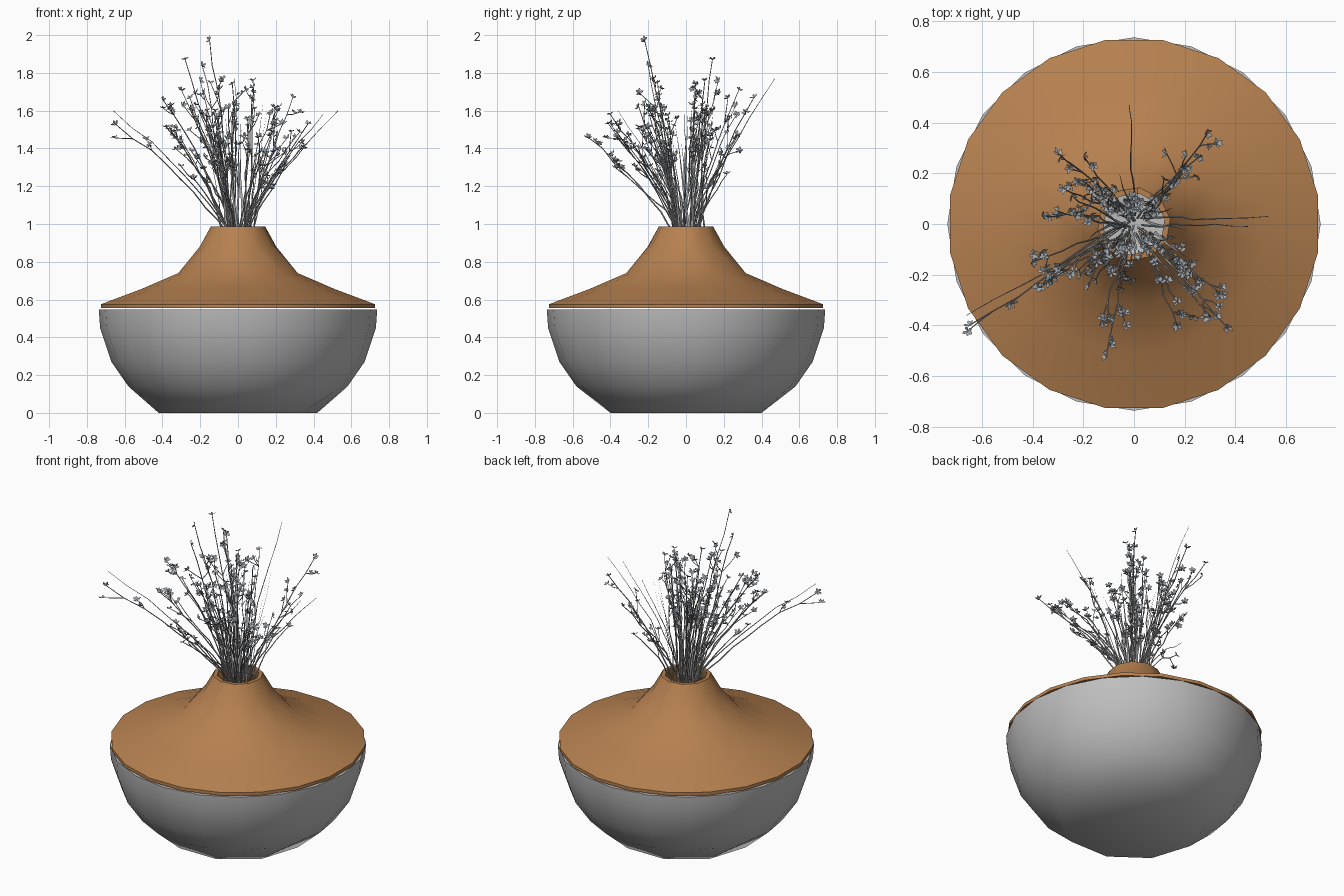
import bpy, bmesh, math, random
from mathutils import Vector

random.seed(7)
cube = bpy.data.objects.get("Cube")
if cube:
    bpy.data.objects.remove(cube, do_unlink=True)


def material(name, rgb):
    mat = bpy.data.materials.new(name)
    mat.use_nodes = True
    color = (*rgb, 1)
    mat.diffuse_color = color
    mat.node_tree.nodes["Principled BSDF"].inputs["Base Color"].default_value = color
    return mat


glaze = material("grey glaze", (0.52, 0.52, 0.52))
clay = material("brown clay", (0.47, 0.22, 0.08))
stalk = material("dry stalk grey", (0.42, 0.42, 0.42))
petal = material("slate petal", (0.36, 0.40, 0.44))


def finish(name, bm, mat, smooth=False):
    mesh = bpy.data.meshes.new(name)
    bm.to_mesh(mesh)
    bm.free()
    mesh.materials.append(mat)
    obj = bpy.data.objects.new(name, mesh)
    bpy.context.collection.objects.link(obj)
    if smooth:
        bpy.ops.object.select_all(action="DESELECT")
        obj.select_set(True)
        bpy.context.view_layer.objects.active = obj
        bpy.ops.object.shade_smooth_by_angle(angle=math.radians(50))
    return obj


def lathe(name, profile, mat, turn=0.0, sides=20):
    """Spin (radius, height, step) points; step 2 halves the sides of that ring."""
    bm = bmesh.new()
    rings = []
    for radius, z, step in profile:
        ring = []
        for j in range(sides):
            a = math.tau * (j // step * step) / sides + turn
            ring.append(bm.verts.new((radius * math.cos(a), radius * math.sin(a), z)))
        rings.append(ring)
    for low, high in zip(rings, rings[1:]):
        for j in range(sides):
            k = (j + 1) % sides
            bm.faces.new((low[j], low[k], high[k], high[j]))
    bmesh.ops.remove_doubles(bm, verts=bm.verts, dist=0.0005)
    bmesh.ops.recalc_face_normals(bm, faces=bm.faces)
    return finish(name, bm, mat, smooth=True)


# Vase: open bowl below, sloping shoulder with a narrow neck above
lathe("bowl", [(0, 0, 2), (0.42, 0, 2), (0.58, 0.14, 1), (0.67, 0.27, 1),
               (0.73, 0.45, 1), (0.737, 0.548, 1), (0.715, 0.548, 1),
               (0.70, 0.45, 1), (0.63, 0.26, 1), (0.39, 0.03, 2), (0, 0.03, 2)], glaze)
lathe("shoulder_and_neck", [(0.70, 0.555, 1), (0.735, 0.555, 1), (0.735, 0.575, 1),
                            (0.52, 0.655, 1), (0.32, 0.74, 1), (0.205, 0.88, 2),
                            (0.145, 0.988, 2), (0.122, 0.988, 2), (0.122, 0.95, 2),
                            (0.17, 0.87, 2), (0.29, 0.72, 1), (0.50, 0.635, 1),
                            (0.70, 0.555, 1)], clay, turn=math.radians(9))

# Dried bouquet: the tip of each main stem
TIPS = [(-.65, -.40, 1.53), (-.15, -.22, 1.975), (-.28, .14, 1.87), (-.3, .28, 1.71),
        (.29, .36, 1.67), (-.11, -.52, 1.46), (.37, -.41, 1.53), (.35, -.28, 1.42),
        (.17, -.4, 1.58), (-.4, -.15, 1.66), (-.37, -.25, 1.5), (-.19, -.2, 1.84),
        (.08, .1, 1.76), (-.03, .05, 1.74), (-.3, .05, 1.45), (-.2, .17, 1.76),
        (.22, -.2, 1.62), (.2, .22, 1.4), (-.05, -.25, 1.62), (-.1, -.1, 1.5),
        (.06, -.1, 1.55), (-.25, -.2, 1.6), (-.12, .1, 1.6)]
BARE_TIPS = [(.53, .03, 1.6), (-.02, .47, 1.77), (-.66, -.36, 1.6), (.45, -.01, 1.58)]

curve = bpy.data.curves.new("stems", "CURVE")
curve.dimensions = "3D"
curve.bevel_depth = 0.0045
curve.bevel_resolution = 0
flowers = bmesh.new()


def jitter(amount):
    return Vector([random.uniform(-amount, amount) for _ in range(3)])


def add_stem(points, thick, thin):
    spline = curve.splines.new("POLY")
    spline.points.add(len(points) - 1)
    for i, (dst, co) in enumerate(zip(spline.points, points)):
        dst.co = (*co, 1)
        dst.radius = thick + (thin - thick) * i / (len(points) - 1)


def add_flower(center, size=0.026):
    """Five pointed petals opening around a random upward axis."""
    axis = (Vector((0, 0, 1)) + jitter(0.9)).normalized()
    side = axis.orthogonal().normalized()
    across = axis.cross(side)
    for i in range(5):
        a = math.tau * i / 5 + random.uniform(-.3, .3)
        out = side * math.cos(a) + across * math.sin(a)
        flank = axis.cross(out) * size * 0.28
        mid = center + out * size * 0.5 + axis * size * 0.2
        end = center + out * size * random.uniform(.7, 1) + axis * size * 0.45
        flowers.faces.new([flowers.verts.new(p) for p in
                           (center, mid + flank, end, mid - flank)])


def stem_path(tip, steps=8):
    tip = Vector(tip)
    lean = Vector((tip.x, tip.y, 0))
    base = lean.normalized() * random.uniform(.02, .08) + jitter(0.025)
    base.z = random.uniform(.92, .97)
    path = []
    for i in range(steps + 1):
        t = i / steps
        p = base.lerp(tip, t)
        p -= lean * 0.3 * t * (1 - t)
        path.append(p + (jitter(0.008) if 0 < i < steps else Vector()))
    return path


def add_branch(tip, twigs):
    path = stem_path(tip)
    add_stem(path, 1.0, 0.5)
    add_flower(path[-1])
    for _ in range(twigs):
        i = random.randint(4, 7)
        heading = (path[i] - path[i - 1]).normalized() + jitter(0.65)
        end = path[i] + heading * random.uniform(.05, .12)
        end.z = min(end.z, 1.9)
        add_stem([path[i], path[i].lerp(end, .5) + jitter(0.008), end], 0.6, 0.4)
        add_flower(end)
        if random.random() < 0.5:
            add_flower(path[i].lerp(end, .6) + jitter(0.012), 0.02)


for n, tip in enumerate(TIPS):
    add_branch(tip, 2 if n < 2 else 4)
    # a shorter companion stem beside most main stems
    if n > 1:
        shorter = Vector(tip) * 0.8 + jitter(0.05)
        shorter.z = 1 + (tip[2] - 1) * random.uniform(.6, .9)
        add_branch(shorter, 1)
for tip in BARE_TIPS:
    add_stem(stem_path(tip), 0.9, 0.25)

stems = bpy.data.objects.new("stems", curve)
bpy.context.collection.objects.link(stems)
curve.materials.append(stalk)
bpy.ops.object.select_all(action="DESELECT")
stems.select_set(True)
bpy.context.view_layer.objects.active = stems
bpy.ops.object.convert(target="MESH")
finish("flowers", flowers, petal)

# Slim grass blades between the stems
blades = bmesh.new()
for i in range(14):
    a = math.tau * i / 14 + random.uniform(-.2, .2)
    reach = random.uniform(.08, .26)
    tip = Vector((reach * math.cos(a), reach * math.sin(a), random.uniform(1.4, 1.68)))
    path = stem_path(tip, 4)
    wide = Vector((-math.sin(a), math.cos(a), 0)) * 0.007
    pairs = [[blades.verts.new(p + wide * s * (1.05 - k / 4)) for s in (-1, 1)]
             for k, p in enumerate(path)]
    for (p, q), (r, s) in zip(pairs, pairs[1:]):
        blades.faces.new((p, q, s, r))
finish("grass_blades", blades, stalk)
